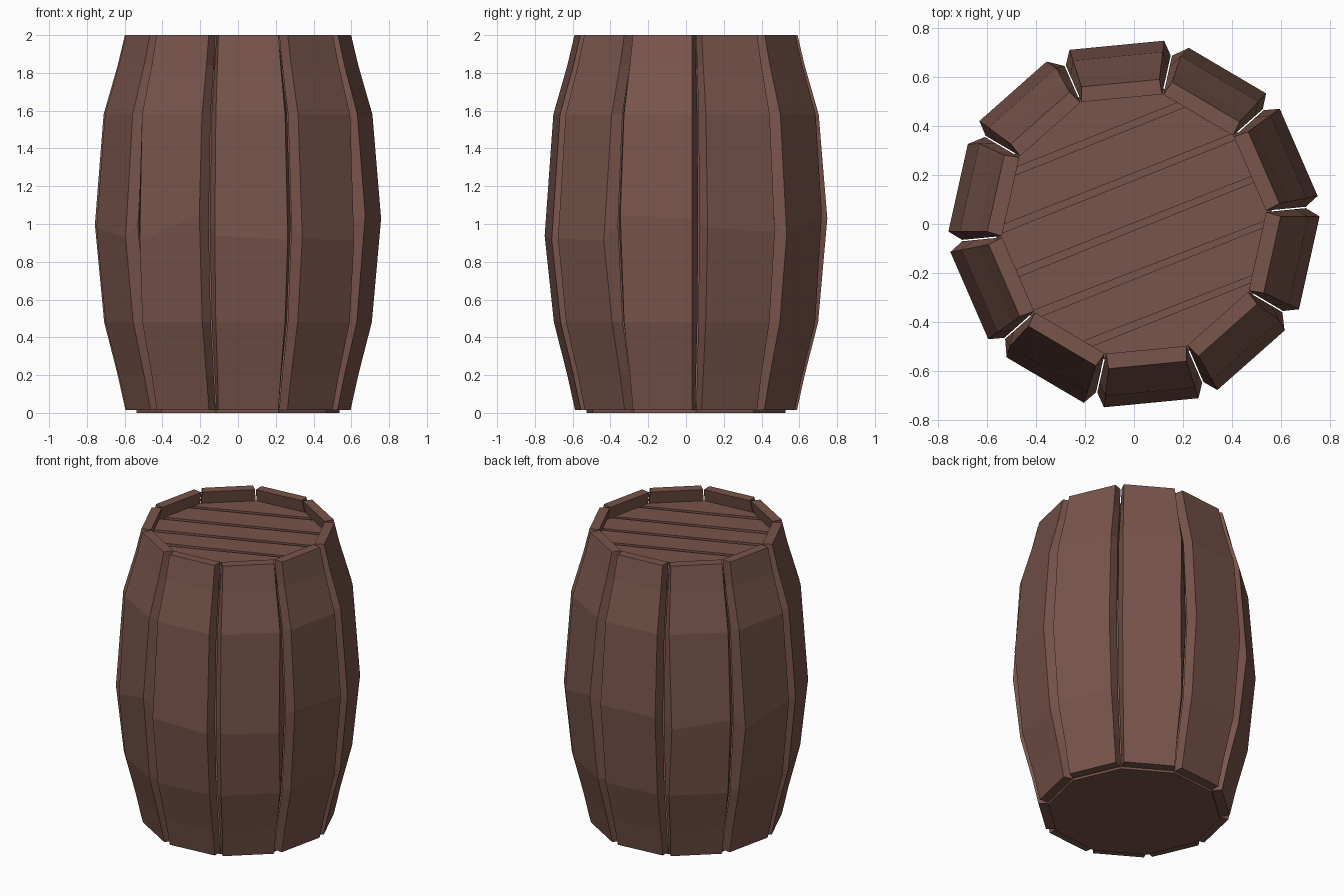
import bpy, bmesh, math, random
from mathutils import Vector, Matrix

if "Cube" in bpy.data.objects:
    bpy.data.objects.remove(bpy.data.objects["Cube"])

random.seed(4)
N = 10
STEP = 2 * math.pi / N
START = math.radians(-84.5)
T = math.tan(STEP / 2)

wood = bpy.data.materials.new("brown_wood")
wood.diffuse_color = (0.19, 0.09, 0.07, 1)
wood.use_nodes = True
wood.node_tree.nodes["Principled BSDF"].inputs["Base Color"].default_value = wood.diffuse_color


def finish(bm, name):
    bmesh.ops.recalc_face_normals(bm, faces=bm.faces)
    mesh = bpy.data.meshes.new(name)
    bm.to_mesh(mesh)
    bm.free()
    mesh.materials.append(wood)
    ob = bpy.data.objects.new(name, mesh)
    bpy.context.collection.objects.link(ob)
    return ob


def decagon(radius, z0, z1):
    """Ten-sided prism with its corners on the gaps between staves."""
    bm = bmesh.new()
    rings = []
    for z in (z0, z1):
        rings.append([bm.verts.new((radius * math.cos(START + (i + .5) * STEP),
                                    radius * math.sin(START + (i + .5) * STEP), z))
                      for i in range(N)])
    lo, hi = rings
    bm.faces.new(lo[::-1])
    bm.faces.new(hi)
    for i in range(N):
        j = (i + 1) % N
        bm.faces.new((lo[i], lo[j], hi[j], hi[i]))
    return bm


# Stave profile: height, distance of outer face, half width of outer face
PROFILE = [(.015, .575, .160), (.20, .615, .168), (.48, .685, .184),
           (1.0, .733, .194), (1.58, .688, .184), (1.84, .615, .168),
           (2.0, .578, .160)]


def stave(i):
    bm = bmesh.new()
    rows = []
    for k, (z, a, hw) in enumerate(PROFILE):
        inner = a - .062
        ihw = inner * T - .003
        # hand-hewn wobble on the belly edge only
        j = [0, 0, 0, 0]
        if k == 3:
            j = [random.uniform(-.1, .06), random.uniform(-.1, .06),
                 random.choice((0, 0, .022)), random.choice((0, 0, .022))]
        pts = [(a, -hw + j[2], z + j[0]), (a, hw - j[3], z + j[1]),
               (inner, ihw, z), (inner, -ihw, z)]
        rows.append([bm.verts.new(p) for p in pts])
    for lo, hi in zip(rows, rows[1:]):
        for c in range(4):
            d = (c + 1) % 4
            bm.faces.new((lo[c], lo[d], hi[d], hi[c]))
    bm.faces.new(rows[0][::-1])
    bm.faces.new(rows[-1])
    bm.transform(Matrix.Rotation(START + i * STEP, 4, 'Z'))
    finish(bm, f"stave_{i + 1}")


for i in range(N):
    stave(i)

# Bottom board and the backing under the lid planks
finish(decagon(.54, 0, .05), "bottom_board")
finish(decagon(.565, 1.82, 1.885), "lid_backing")

# Diagonal lid planks, cut from a decagon with slightly skewed grooves
ANGLE = math.radians(21.5)
along = Vector((math.cos(ANGLE), math.sin(ANGLE), 0))
across = Vector((-math.sin(ANGLE), math.cos(ANGLE), 0))
CUTS = [-.70, -.385, -.195, -.01, .18, .38, .70]
for n, (lo, hi) in enumerate(zip(CUTS, CUTS[1:])):
    bm = decagon(.562, 1.87, 1.915)
    for pos, sign in ((lo + .014, -1), (hi - .014, 1)):
        normal = (across + along * random.uniform(-.012, .012)) * sign
        res = bmesh.ops.bisect_plane(bm, geom=bm.verts[:] + bm.edges[:] + bm.faces[:],
                                     plane_co=across * pos, plane_no=normal,
                                     clear_outer=True)
        cut = [e for e in res["geom_cut"] if isinstance(e, bmesh.types.BMEdge)]
        if cut:
            bmesh.ops.holes_fill(bm, edges=cut, sides=0)
    finish(bm, f"lid_plank_{n + 1}")
